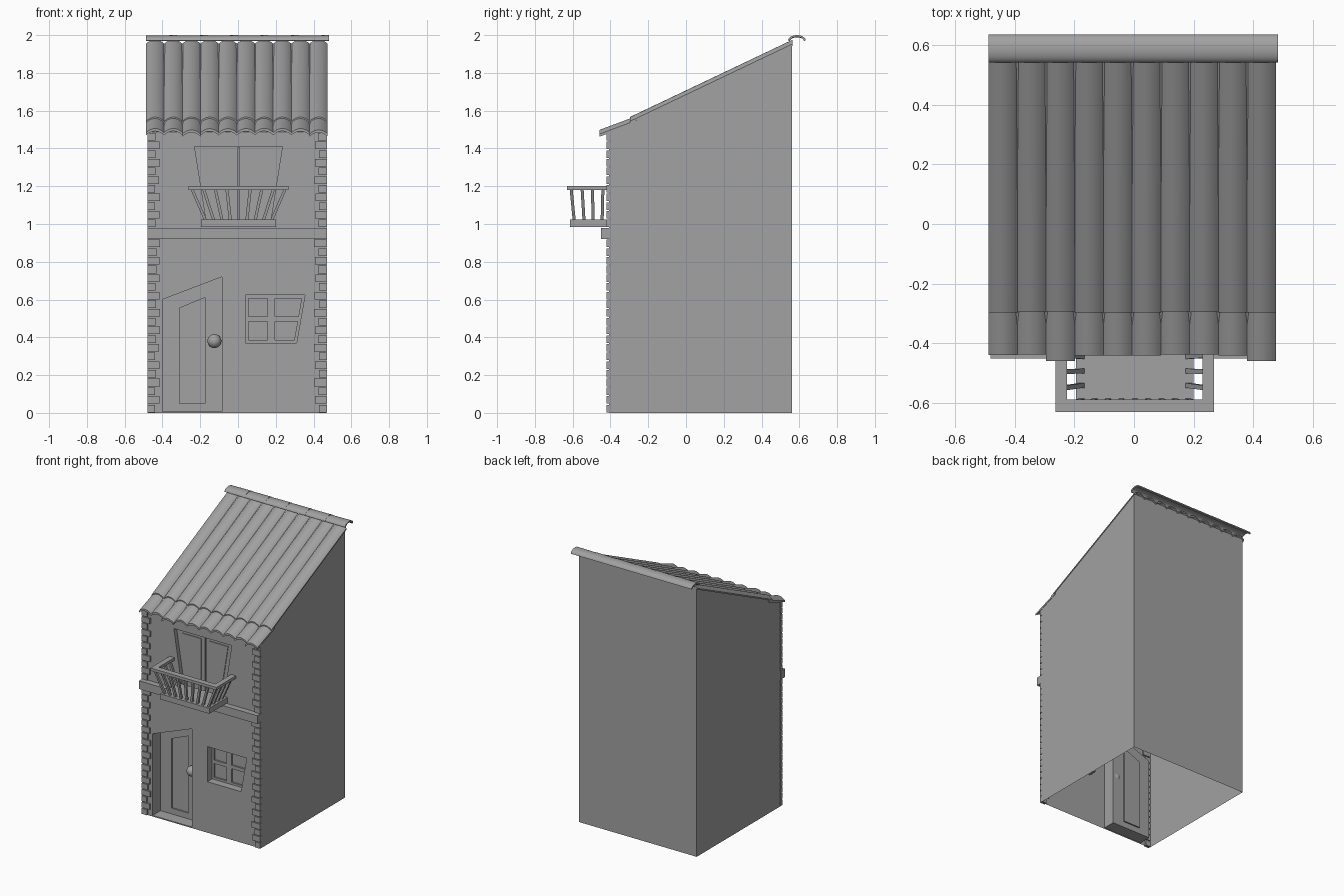
import bpy, bmesh, math, random
from mathutils import Vector

cube = bpy.data.objects.get("Cube")
if cube:
    bpy.data.objects.remove(cube, do_unlink=True)
random.seed(4)

grey = bpy.data.materials.new("plain grey")
grey.use_nodes = True
grey.diffuse_color = (0.36, 0.36, 0.36, 1)
grey.node_tree.nodes["Principled BSDF"].inputs["Base Color"].default_value = (0.36, 0.36, 0.36, 1)


def finish(name, bm, smooth=False):
    bmesh.ops.recalc_face_normals(bm, faces=bm.faces)
    me = bpy.data.meshes.new(name)
    bm.to_mesh(me)
    bm.free()
    me.materials.append(grey)
    ob = bpy.data.objects.new(name, me)
    bpy.context.collection.objects.link(ob)
    if smooth:
        bpy.ops.object.select_all(action='DESELECT')
        ob.select_set(True)
        bpy.context.view_layer.objects.active = ob
        bpy.ops.object.shade_smooth_by_angle(angle=math.radians(40))
    return ob


def loft(bm, start, end):
    """Closed solid between two matching outlines."""
    a = [bm.verts.new(p) for p in start]
    b = [bm.verts.new(p) for p in end]
    n = len(a)
    bm.faces.new(a)
    bm.faces.new(b[::-1])
    for i in range(n):
        j = (i + 1) % n
        bm.faces.new((a[j], a[i], b[i], b[j]))


def slab(bm, outline, y0, y1):
    """Front outline in x, z pushed along y."""
    loft(bm, [(x, y0, z) for x, z in outline], [(x, y1, z) for x, z in outline])


def box(bm, x0, x1, y0, y1, z0, z1):
    slab(bm, [(x0, z0), (x1, z0), (x1, z1), (x0, z1)], y0, y1)


def bar(bm, p, q, r):
    """Square upright bar, free to lean."""
    ring = [Vector((-r, -r, 0)), Vector((r, -r, 0)), Vector((r, r, 0)), Vector((-r, r, 0))]
    loft(bm, [Vector(p) + o for o in ring], [Vector(q) + o for o in ring])


LEFT, RIGHT, FRONT, BACK = -0.478, 0.468, -0.408, 0.56

# House body: a lean-to shell with recessed openings
bm = bmesh.new()
side = [(FRONT, 0), (BACK, 0), (BACK, 1.955), (FRONT, 1.487)]
loft(bm, [(LEFT, y, z) for y, z in side], [(RIGHT, y, z) for y, z in side])
body = finish("house_body", bm)


def lean(x, z, z0, z1, top, bottom):
    return bottom + (top - bottom) * (z - z0) / (z1 - z0)


def window_edge(z):
    return 0.31 + 0.045 * (z - 0.37) / 0.255


def pane(x0, z0, z1, inset=None, x1=None):
    right = [x1, x1] if inset is None else [window_edge(z0) - inset, window_edge(z1) - inset]
    return [(x0, z0), (right[0], z0), (right[1], z1), (x0, z1)]


cuts = [
    # door opening and its sunken panel
    ([(-0.40, 0.008), (-0.085, 0.008), (-0.085, 0.72), (-0.40, 0.60)], 0.09),
    ([(-0.31, 0.05), (-0.175, 0.05), (-0.175, 0.61), (-0.31, 0.555)], 0.10),
    # window opening and four panes
    (pane(0.04, 0.37, 0.625, 0), 0.055),
    (pane(0.055, 0.385, 0.485, x1=0.155), 0.067),
    (pane(0.055, 0.51, 0.605, x1=0.155), 0.067),
    (pane(0.195, 0.385, 0.485, 0.015), 0.067),
    (pane(0.195, 0.51, 0.605, 0.015), 0.067),
    # tapered balcony doorway
    ([(-0.165, 1.0), (0.17, 1.0), (0.235, 1.41), (-0.23, 1.41)], 0.03),
    ([(0.0, 1.01), (0.008, 1.01), (0.008, 1.405), (0.0, 1.405)], 0.04),
]
for outline, depth in cuts:
    bm = bmesh.new()
    slab(bm, outline, FRONT - 0.1, FRONT + depth)
    cutter = finish("cutter", bm)
    cutter.hide_render = True
    mod = body.modifiers.new("opening", 'BOOLEAN')
    mod.solver = 'EXACT'
    mod.object = cutter
    bpy.context.view_layer.update()
    shell = bpy.data.meshes.new_from_object(body.evaluated_get(bpy.context.evaluated_depsgraph_get()))
    body.modifiers.clear()
    body.data = shell
    bpy.data.objects.remove(cutter, do_unlink=True)

# The shell is open underneath
bm = bmesh.new()
bm.from_mesh(body.data)
floor = [f for f in bm.faces if all(v.co.z < 0.001 for v in f.verts)]
bmesh.ops.delete(bm, geom=floor, context='FACES')
bm.to_mesh(body.data)
bm.free()

# Raised leaf panels of the balcony doors
bm = bmesh.new()
for s in (-1, 1):
    slab(bm, [(s * x + 0.003, z) for x, z in ((0.03, 1.04), (0.13, 1.04), (0.185, 1.38), (0.03, 1.38))],
         FRONT + 0.025, FRONT + 0.032)
finish("balcony_door_panels", bm)

# Door knob
bm = bmesh.new()
bmesh.ops.create_uvsphere(bm, u_segments=20, v_segments=12, radius=0.037)
bmesh.ops.translate(bm, verts=bm.verts, vec=(-0.125, FRONT + 0.06, 0.38))
finish("door_knob", bm, True)

# Corner stones, long and short in turn
bm = bmesh.new()
for low, high, count in ((0, 0.92, 20), (0.98, 1.485, 11)):
    step = (high - low) / count
    for i in range(count):
        z = low + i * step
        for s, edge in ((1, LEFT), (-1, RIGHT)):
            reach = (0.062 if i % 2 else 0.042) + random.uniform(-0.004, 0.004)
            x0, x1 = sorted((edge - s * 0.002, edge + s * reach))
            box(bm, x0, x1, FRONT - 0.012, FRONT + 0.01, z + 0.003, z + step - 0.003)
finish("corner_stones", bm)

# Ledge between the floors
bm = bmesh.new()
box(bm, LEFT - 0.002, RIGHT + 0.002, -0.45, FRONT + 0.005, 0.92, 0.98)
finish("floor_ledge", bm)

# Balcony: slab, leaning balusters, handrail
bm = bmesh.new()
box(bm, -0.195, 0.2, -0.615, FRONT, 0.985, 1.025)
finish("balcony_slab", bm)

bm = bmesh.new()
for i in range(9):
    t = i / 4 - 1
    bar(bm, (0.003 + 0.175 * t, -0.592, 1.02), (0.003 + 0.247 * t, -0.608, 1.185), 0.008)
for s in (-1, 1):
    for i in range(3):
        bar(bm, (0.003 + s * 0.175, -0.54 + 0.048 * i, 1.02),
            (0.003 + s * 0.247, -0.55 + 0.055 * i, 1.185), 0.008)
finish("balusters", bm)

bm = bmesh.new()
rail = [(-0.263, FRONT), (-0.263, -0.63), (0.268, -0.63), (0.268, FRONT),
        (0.23, FRONT), (0.23, -0.588), (-0.225, -0.588), (-0.225, FRONT)]
loft(bm, [(x, y, 1.18) for x, y in rail], [(x, y, 1.2) for x, y in rail])
finish("handrail", bm)


# Roof tiles: shallow barrel arches running down the slope
def arch(x, y, z, width, rise, thick, n=10):
    outer, inner = [], []
    for i in range(n + 1):
        t = i / n
        h = rise * math.sin(math.pi * t) ** 0.8
        outer.append((x + width * t, y, z - rise + h))
        inner.append((x + width * t, y, z - rise + h - thick))
    return outer + inner[::-1]


pitch = 0.0962
upper, lower = bmesh.new(), bmesh.new()
for i in range(10):
    x = -0.487 + i * pitch
    j = random.uniform(-0.003, 0.003)
    loft(upper, arch(x, -0.295 + j, 1.566, pitch, 0.022, 0.01),
         arch(x, 0.565, 1.976, pitch, 0.022, 0.01))
    tip = -0.458 if i in (2, 9) else -0.438 + j
    loft(lower, arch(x, tip, 1.505 + 0.37 * (tip + 0.44), pitch, 0.022, 0.014),
         arch(x, -0.26, 1.572, pitch, 0.022, 0.014))
finish("upper_roof_tiles", upper, True)
finish("eave_roof_tiles", lower, True)

# Ridge caps: overlapping half-round pieces along the top edge
def cap(x, grow):
    pts = []
    for radius, order in ((1, range(11)), (0.8, range(10, -1, -1))):
        for k in order:
            a = math.pi * k / 10
            pts.append((x, 0.587 - 0.047 * radius * math.cos(a),
                        1.972 - (1 - radius) * 0.02 + (0.025 + grow) * math.sin(a) * radius))
    return pts


bm = bmesh.new()
for i in range(6):
    x = -0.487 + i * 0.161
    loft(bm, cap(x, 0), cap(x + 0.164, 0.003))
finish("ridge_caps", bm, True)
